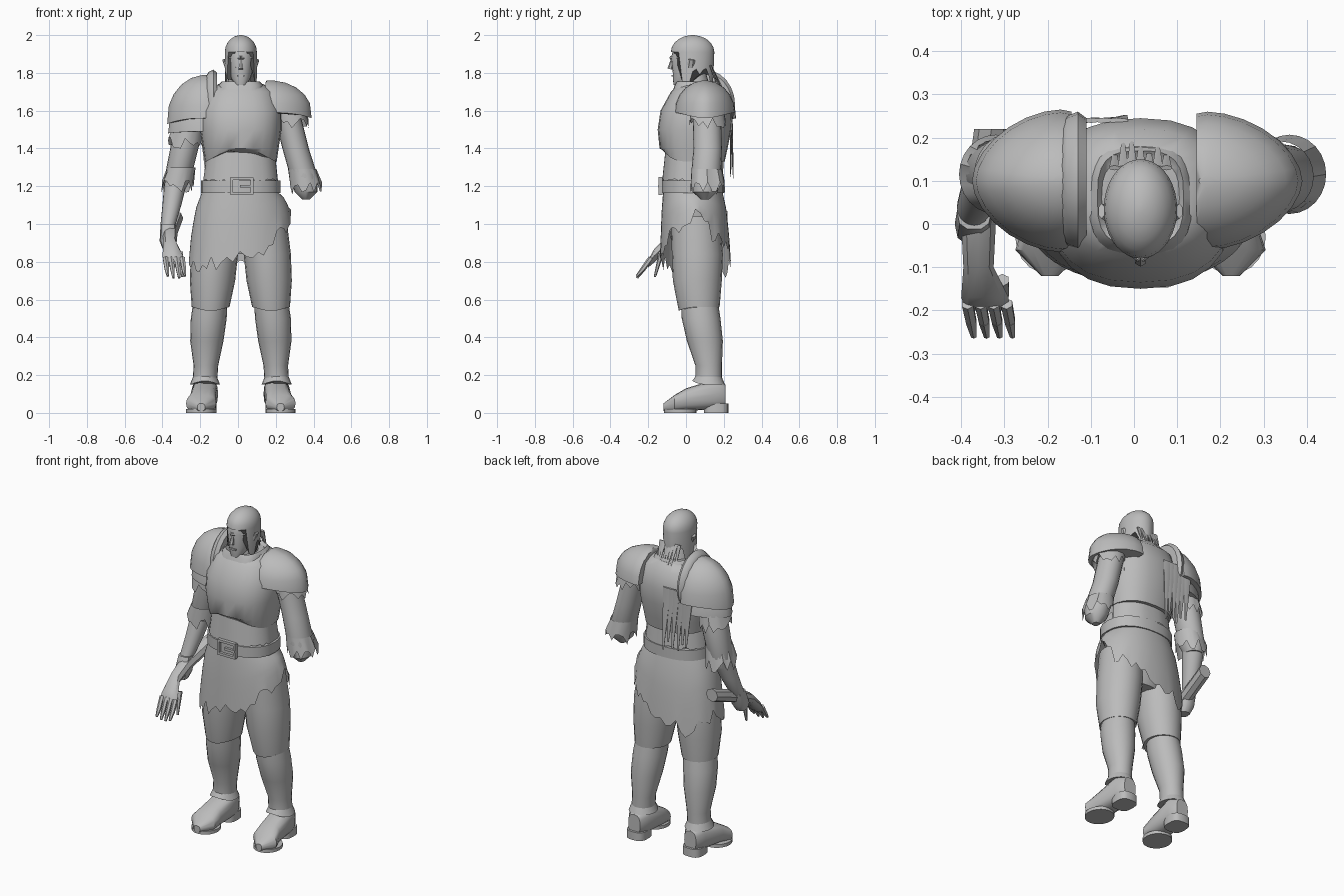
import bpy
import bmesh
import math
import random
from mathutils import Matrix, Vector

default_cube = bpy.data.objects.get("Cube")
if default_cube:
    bpy.data.objects.remove(default_cube, do_unlink=True)

shade = (.5, .5, .5, 1)
grey = bpy.data.materials.new("plain grey")
grey.use_nodes = True
grey.diffuse_color = shade
grey.node_tree.nodes["Principled BSDF"].inputs["Base Color"].default_value = shade

MID = .015  # centre line of the body
rng = random.Random(4)


def finish(name, bm):
    bmesh.ops.recalc_face_normals(bm, faces=bm.faces)
    mesh = bpy.data.meshes.new(name)
    bm.to_mesh(mesh)
    bm.free()
    mesh.materials.append(grey)
    mesh.shade_smooth()
    mesh.set_sharp_from_angle(angle=math.radians(40))
    obj = bpy.data.objects.new(name, mesh)
    bpy.context.collection.objects.link(obj)


def power(value, p):
    return math.copysign(abs(value) ** (2 / p), value)


def loft(name, sections, sides=20, p=2, axis="Z", warp=None, caps=True):
    """Skin superellipses given as (height, centre a, centre b, radius a, radius b)."""
    bm = bmesh.new()
    rings = []
    for level, (height, a, b, radius_a, radius_b) in enumerate(sections):
        ring = []
        for k in range(sides):
            turn = math.tau * k / sides
            u = a + radius_a * power(math.cos(turn), p)
            v = b + radius_b * power(math.sin(turn), p)
            places = {"X": (height, u, v), "Y": (u, height, v), "Z": (u, v, height)}
            point = Vector(places[axis])
            if warp:
                warp(point, level, turn)
            ring.append(bm.verts.new(point))
        rings.append(ring)
    for low, high in zip(rings, rings[1:]):
        for k in range(sides):
            bm.faces.new((low[k - 1], low[k], high[k], high[k - 1]))
    if caps:
        bm.faces.new(rings[0])
        bm.faces.new(rings[-1])
    finish(name, bm)


def column(name, rows, **options):
    """Loft on the centre line from rows of (z, y, radius x, radius y)."""
    loft(name, [(z, MID, y, rx, ry) for z, y, rx, ry in rows], **options)


def limb(name, rows, side, centre=0, **options):
    """Slightly oval loft on one side from rows of (z, distance out, y, radius)."""
    sections = [(z, centre + side * out, y, r, r * 1.08) for z, out, y, r in rows]
    loft(name, sections, **options)


def dome(base, top, a, b, radius_a, radius_b, steps=6):
    sections = []
    for k in range(steps):
        rise = math.pi / 2 * k / (steps - .7)
        shrink = math.cos(rise)
        height = base + (top - base) * math.sin(rise)
        sections.append((height, a, b, radius_a * shrink, radius_b * shrink))
    return sections


def front_lift(amount):
    """Raise or drop the middle of the front of a lower edge."""
    def warp(point, level, turn):
        if level == 0:
            point.z += amount * max(0, -math.sin(turn)) ** 3
    return warp


def ragged(depth):
    """Tear a lower edge into tatters."""
    def warp(point, level, turn):
        if level == 0:
            point.z -= depth * rng.random() ** 2
    return warp


def spike(name, start, end, wide, thick, tip=.2, side=(1, 0, 0)):
    """Tapered flat bar between two points."""
    start, end = Vector(start), Vector(end)
    along = (end - start).normalized()
    across = Vector(side)
    across = (across - along * across.dot(along)).normalized()
    frame = Matrix((across, along.cross(across), along)).transposed().to_4x4()
    scale = Matrix.Diagonal((wide, thick, 1, 1))
    bm = bmesh.new()
    bmesh.ops.create_cone(bm, cap_ends=True, segments=6, radius1=1, radius2=tip,
                          depth=(end - start).length,
                          matrix=Matrix.Translation((start + end) / 2) @ frame @ scale)
    finish(name, bm)


def box(name, centre, size):
    bm = bmesh.new()
    scale = Matrix.Diagonal((*size, 1))
    bmesh.ops.create_cube(bm, size=1, matrix=Matrix.Translation(centre) @ scale)
    finish(name, bm)


# Head, neck and face
column("neck", [(1.68, .06, .08, .08), (1.82, .04, .06, .06)])
column("head", [(1.735, -.035, .03, .03), (1.77, -.01, .05, .06), (1.8, .01, .06, .08),
                (1.88, .02, .07, .1), (1.95, .03, .07, .09), (1.98, .03, .04, .06)], p=2.2)
spike("nose", (MID, -.07, 1.88), (MID, -.085, 1.82), .007, .007, tip=2)
box("lips", (MID, -.066, 1.785), (.04, .02, .01))
for s in (-1, 1):
    up = (0, 0, 1)
    spike("brow", (MID, -.08, 1.88), (MID + s * .06, -.04, 1.88), .01, .01, tip=.5, side=up)
    spike("cheek", (MID + s * .02, -.06, 1.83), (MID + s * .06, -.02, 1.84), .01, .01, side=up)
    spike("ear", (MID + s * .07, .02, 1.81), (MID + s * .09, .03, 1.87), .01, .02, tip=.9)


# Hair cap with stringy ends, open at the face
def hairline(point, level, turn):
    if level == 0:
        facing_front = math.sin(turn) < -.6
        point.z += .06 if facing_front else -.03 - .1 * rng.random()


hair_base = (1.86, MID, .035, .085, .11)
loft("hair", [hair_base] + dome(1.91, 2, MID, .035, .085, .115), sides=36, warp=hairline)
for k in range(-3, 4):
    x = MID + k * .02
    spike("back_hair_strand", (x, .13, 1.84), (x, rng.uniform(.17, .22), 1.7), .014, .006)

# Breastplate, collar and shirt
column("breastplate", [(1.33, .04, .19, .165), (1.4, .04, .2, .18), (1.5, .045, .215, .195),
                       (1.6, .055, .215, .19), (1.7, .07, .18, .15), (1.74, .07, .12, .11)],
       sides=24, p=2.4, warp=front_lift(.065))
column("collar", [(1.7, .06, .12, .145), (1.735, .06, .12, .12), (1.755, .06, .1, .11),
                  (1.74, .06, .09, .09)], sides=24, p=3, warp=front_lift(-.04))
column("shirt", [(1.24, .035, .2, .16), (1.38, .035, .18, .145)],
       sides=44, p=2.3, warp=ragged(.05), caps=False)
column("waist", [(1.15, .035, .19, .15), (1.35, .035, .17, .14)], p=2.3)

# Belt and buckle
column("belt", [(1.165, .035, .21, .165), (1.23, .035, .21, .165)], sides=28, p=2.3)
for s in (-1, 1):
    box("buckle_side", (.02 + s * .055, -.135, 1.2), (.015, .02, .09))
    box("buckle_bar", (.02, -.135, 1.2 + s * .04), (.12, .02, .015))
box("buckle_tongue", (.045, -.14, 1.2), (.07, .015, .015))

# Torn skirt: hem heights at even turns, from the left side round by the back
HEM = (1.06, .95, .88, .83, .77, .84, .85, .8, .8, .83, .9, 1)
SKIRT_TOP = 1.17


def hem(point, level, turn):
    place = turn / math.tau * len(HEM)
    k = int(place)
    here, following = HEM[k], HEM[(k + 1) % len(HEM)]
    low = here + (following - here) * (place - k)
    if level == 0:
        low += rng.uniform(-.06, .025)
    point.z = low + (SKIRT_TOP - low) * point.z


skirt = []
for k in range(5):
    flare = (1 - k / 4) ** .6
    skirt.append((k / 4, .01, .036 + .014 * flare, .2 + .07 * flare, .157 + .03 * flare))
loft("skirt", skirt, sides=56, p=2.2, warp=hem, caps=False)
column("hips", [(.84, .05, .12, .1), (.95, .05, .2, .14), (1.18, .035, .18, .145)], p=2.3)

# Legs and boots
foot = [(.21, .19, .09, .04, .06), (.16, .19, .1, .07, .08), (0, .2, .07, .07, .06),
        (-.06, .21, .05, .08, .045), (-.12, .21, .03, .02, .02)]
for s, label in ((-1, "right"), (1, "left")):
    limb(label + "_thigh", [(.56, .16, .07, .1), (.7, .15, .06, .12), (.84, .14, .06, .125),
                            (1.04, .12, .05, .12)], s, MID, warp=front_lift(-.02))
    limb(label + "_boot_leg", [(.17, .19, .12, .065), (.25, .185, .12, .065), (.38, .18, .1, .088),
                               (.5, .17, .08, .095), (.6, .16, .07, .09)], s, MID)
    limb(label + "_boot_cuff", [(.15, .19, .12, .08), (.2, .19, .12, .06)], s, MID,
         warp=front_lift(.02))
    limb(label + "_heel", [(0, .19, .16, .06), (.05, .19, .16, .06)], s, MID, p=3)
    limb(label + "_sole", [(0, .21, -.03, .08), (.02, .21, -.03, .08)], s, MID)
    loft(label + "_foot", [(y, MID + s * out, z, rx, rz) for y, out, z, rx, rz in foot],
         sides=16, p=2.7, axis="Y")


# Shoulder armour, cut flat on the inner side and drooping at the outer edge
def pauldron(name, side, base, top, reach, depth, droop):
    def cut(point, level, turn):
        point.x = side * max(side * point.x, .145)
        if level == 0:
            point.z -= droop * max(0, side * math.cos(turn)) ** 3
    loft(name, dome(base, top, side * .17, .1, reach, depth), sides=28, p=1.75, warp=cut)


pauldron("right_pauldron", -1, 1.56, 1.79, .205, .165, .03)
pauldron("right_pauldron_lower_plate", -1, 1.49, 1.7, .2, .14, .01)
pauldron("left_pauldron", 1, 1.59, 1.76, .22, .16, .03)
ridge = [(-.17, .13), (-.155, .15), (-.13, .16), (-.11, .145)]
loft("right_pauldron_ridge", [(x, .1, 1.63, r, r * 1.17) for x, r in ridge], sides=24, axis="X")

# Arms; the left one ends in a stump
limb("right_upper_arm", [(1.18, .33, .12, .05), (1.24, .32, .12, .07), (1.42, .28, .12, .075),
                         (1.6, .24, .11, .08)], -1)
limb("right_forearm", [(.94, .37, .01, .03), (1, .37, .04, .04), (1.1, .35, .08, .05),
                       (1.22, .33, .12, .06)], -1)
limb("right_fist", [(.87, .37, -.01, .03), (.91, .37, 0, .045), (1, .37, .03, .04)], -1, sides=10, p=2.6)
limb("left_arm", [(1.13, .36, .1, .02), (1.17, .36, .1, .06), (1.25, .35, .105, .073),
                  (1.4, .305, .115, .07), (1.62, .25, .11, .07)], 1)


# Tattered cloth on sleeves, elbows and back
def tatters(name, side, z, out, radius):
    limb(name, [(z, out, .115, radius), (z + .07, out - .02, .11, radius - .01)], side,
         sides=24, warp=ragged(.07), caps=False)


tatters("right_sleeve_tatters", -1, 1.46, .28, .09)
tatters("right_elbow_tatters", -1, 1.23, .32, .085)
tatters("left_sleeve_tatters", 1, 1.56, .285, .09)
tatters("left_elbow_tatters", 1, 1.22, .36, .085)
for k in range(6):
    x = -.19 + .03 * k
    end = (x + .02, rng.uniform(.23, .26), rng.uniform(1.24, 1.3))
    spike("torn_cape_strip", (x, .24, 1.62), end, .03, .006)

# Severed forearm held in the right fist
loft("held_forearm", [(.22, -.33, 1.03, .04, .04), (0, -.36, .95, .04, .04), (-.1, -.36, .9, .035, .035),
                      (-.17, -.345, .83, .055, .035), (-.2, -.34, .79, .05, .02)], sides=8, axis="Y")
for k in range(4):
    x = -.385 + .03 * k
    knuckle = Vector((x, -.185, .82))
    joint = knuckle + Vector((.008, -.04, -.055))
    fingertip = joint + Vector((.006, -.035, -.055 + .01 * abs(k - 1.5)))
    spike("held_finger", knuckle, joint, .015, .015, tip=.9)
    spike("held_fingertip", joint, fingertip, .014, .014, tip=.5)
spike("held_thumb", (-.305, -.13, .85), (-.295, -.165, .72), .017, .015, tip=.4)
